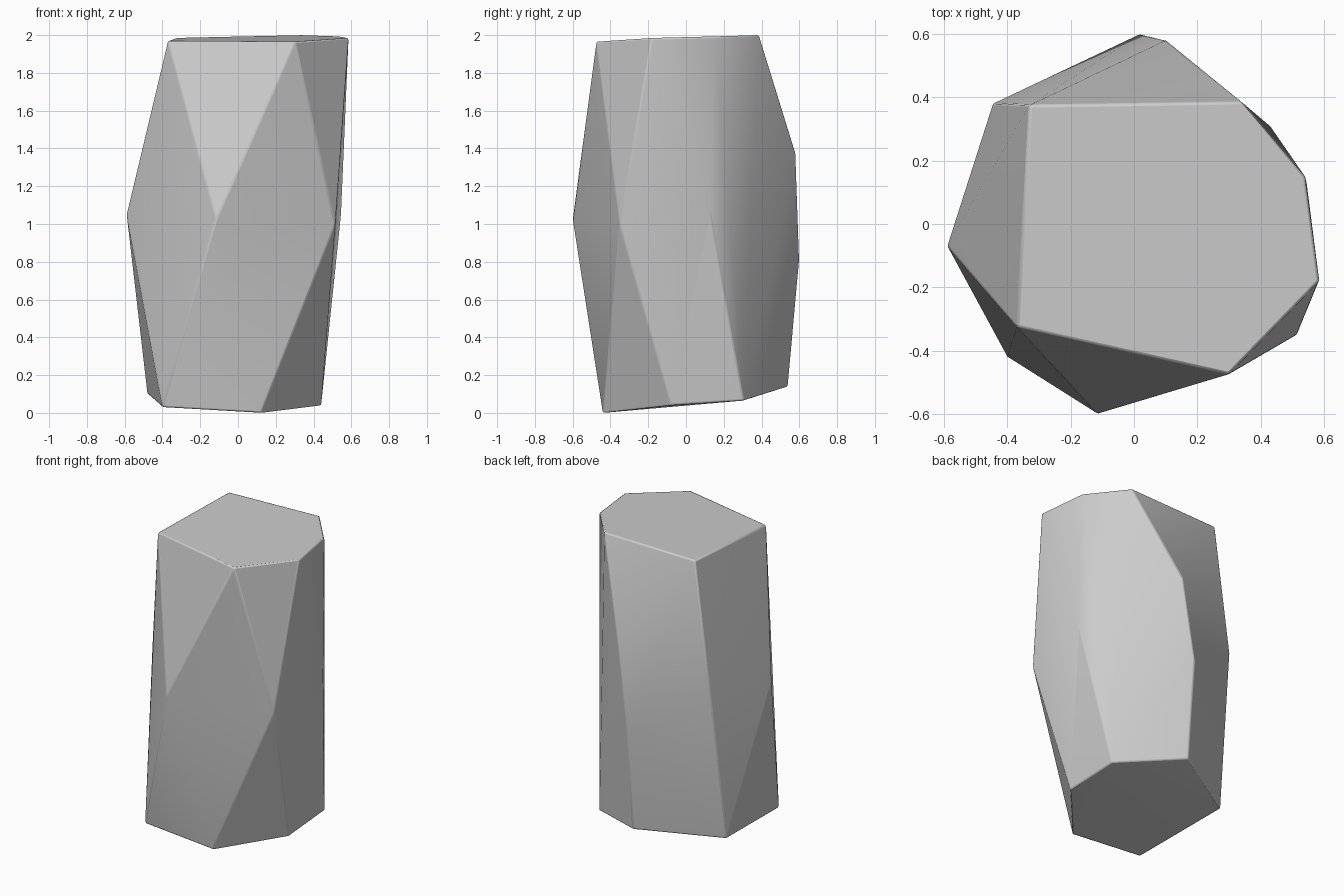
import bpy, bmesh, math

if "Cube" in bpy.data.objects:
    bpy.data.objects.remove(bpy.data.objects["Cube"])

# Rings of corner points, from bottom to top
bottom_ring = [(-.40, -.42, .03), (.12, -.44, 0), (.44, -.08, .04),
               (.435, .305, .065), (.02, .54, .14), (-.48, .25, .10)]
middle_ring = [(-.115, -.60, 1.03), (.515, -.35, 1.0), (.545, .13, 1.05),
               (.10, .58, 1.37), (.02, .60, .80), (-.445, .38, 1.13), (-.59, -.07, 1.05)]
top_ring = [(-.37, -.325, 1.97), (.30, -.475, 1.965), (.585, -.18, 1.985),
            (.54, .15, 1.993), (.34, .385, 2.0), (-.33, .375, 1.985)]

# Faceted stone column: hull around the rings
bm = bmesh.new()
for p in bottom_ring + middle_ring + top_ring:
    bm.verts.new(p)
hull = bmesh.ops.convex_hull(bm, input=bm.verts[:])
bmesh.ops.dissolve_limit(bm, angle_limit=math.radians(4), verts=bm.verts[:], edges=bm.edges[:])
bmesh.ops.recalc_face_normals(bm, faces=bm.faces[:])

mesh = bpy.data.meshes.new("stone_column")
bm.to_mesh(mesh)
bm.free()
column = bpy.data.objects.new("stone_column", mesh)
bpy.context.collection.objects.link(column)

# Slightly worn edges
bevel = column.modifiers.new("worn_edges", 'BEVEL')
bevel.width = 0.008
bevel.segments = 2
bevel.limit_method = 'ANGLE'
bevel.angle_limit = math.radians(25)

# Soft shading across shallow facets
bpy.context.view_layer.objects.active = column
column.select_set(True)
bpy.ops.object.shade_smooth_by_angle(angle=math.radians(25))
